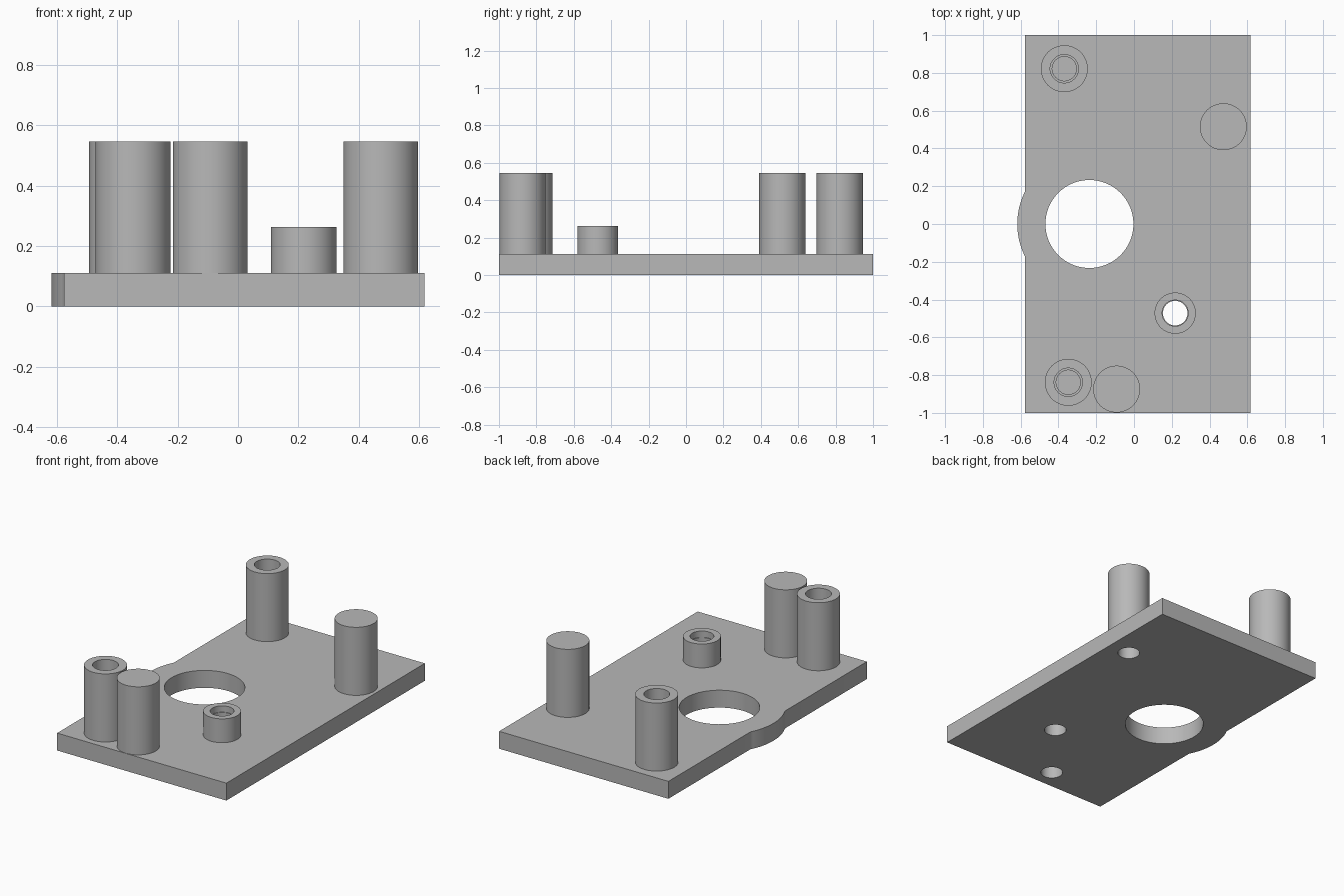
import bpy, bmesh, math

if "Cube" in bpy.data.objects:
    bpy.data.objects.remove(bpy.data.objects["Cube"], do_unlink=True)

grey = bpy.data.materials.new("plain grey")
grey.use_nodes = True
colour = (0.48, 0.48, 0.48, 1)
grey.diffuse_color = colour
grey.node_tree.nodes["Principled BSDF"].inputs["Base Color"].default_value = colour

SIDES = 64
BASE = 0.111      # plate thickness
TALL = 0.545      # top of the posts
SHORT = 0.263     # top of the low boss
BORE = 0.065      # small hole radius


def finish(name, bm):
    bmesh.ops.remove_doubles(bm, verts=bm.verts, dist=0.0001)
    mesh = bpy.data.meshes.new(name)
    bm.to_mesh(mesh)
    bm.free()
    mesh.materials.clear()
    mesh.materials.append(grey)
    obj = bpy.data.objects.new(name, mesh)
    bpy.context.collection.objects.link(obj)
    bpy.ops.object.select_all(action="DESELECT")
    obj.select_set(True)
    bpy.context.view_layer.objects.active = obj
    bpy.ops.object.shade_smooth_by_angle(angle=math.radians(30))
    return obj


def arc(x, y, r, start=0.0, end=math.tau, steps=SIDES):
    return [(x + r * math.cos(start + (end - start) * i / steps),
             y + r * math.sin(start + (end - start) * i / steps))
            for i in range(steps + 1)]


def lathe(name, x, y, profile):
    """Spin a radius/height profile about a vertical axis."""
    bm = bmesh.new()
    verts = [bm.verts.new((r, 0, z)) for r, z in profile]
    edges = [bm.edges.new(pair) for pair in zip(verts, verts[1:])]
    bmesh.ops.spin(bm, geom=verts + edges, cent=(0, 0, 0), axis=(0, 0, 1),
                   angle=math.tau, steps=SIDES, use_merge=True)
    bmesh.ops.remove_doubles(bm, verts=bm.verts, dist=0.0001)
    # outer wall decides which way the open shell faces
    bm.normal_update()
    wall = max(bm.faces, key=lambda f: f.calc_center_median().xy.length)
    if wall.normal.xy.dot(wall.calc_center_median().xy) < 0:
        bmesh.ops.reverse_faces(bm, faces=bm.faces)
    obj = finish(name, bm)
    obj.location = (x, y, 0)
    return obj


# Positions of the posts
socket_posts = {"back_socket_post": (-0.369, 0.822), "front_socket_post": (-0.348, -0.838)}
capped_posts = {"back_capped_post": (0.473, 0.515), "front_capped_post": (-0.092, -0.874)}
boss = (0.218, -0.472)

# Base plate: rectangle with a round bulge, pierced by holes
left, right = -0.576, 0.618
hole_x, bulge = -0.236, 0.382
spread = math.acos((hole_x - left) / bulge)
outline = [(left, -1), (right, -1), (right, 1), (left, 1)]
outline += arc(hole_x, 0, bulge, math.pi - spread, math.pi + spread, 20)
loops = [outline, arc(hole_x, 0, 0.233)[:-1]]
loops += [arc(x, y, BORE)[:-1] for x, y in [*capped_posts.values(), boss]]

curve = bpy.data.curves.new("plate_outline", "CURVE")
curve.dimensions = "2D"
curve.fill_mode = "BOTH"
curve.extrude = BASE / 2
for points in loops:
    spline = curve.splines.new("POLY")
    spline.points.add(len(points) - 1)
    for point, (x, y) in zip(spline.points, points):
        point.co = (x, y, 0, 1)
    spline.use_cyclic_u = True
helper = bpy.data.objects.new("plate_outline", curve)
bpy.context.collection.objects.link(helper)
bpy.context.view_layer.update()
bm = bmesh.new()
bm.from_mesh(helper.evaluated_get(bpy.context.evaluated_depsgraph_get()).to_mesh())
bpy.data.objects.remove(helper, do_unlink=True)
bmesh.ops.remove_doubles(bm, verts=bm.verts, dist=0.0001)
bmesh.ops.recalc_face_normals(bm, faces=bm.faces)
bmesh.ops.translate(bm, verts=bm.verts, vec=(0, 0, BASE / 2))
finish("base_plate", bm)

# Posts with a stepped blind socket in the top
for name, (x, y) in socket_posts.items():
    lathe(name, x, y, [(0.124, BASE), (0.124, TALL), (0.075, TALL), (0.075, 0.28),
                       (0.064, 0.28), (0.064, BASE + 0.002), (0, BASE + 0.002)])

# Posts with a closed top, bored from underneath
for name, (x, y) in capped_posts.items():
    lathe(name, x, y, [(0, TALL), (0.124, TALL), (0.124, BASE)])
    lathe(name + "_bore", x, y, [(0, 0.45), (BORE, 0.45), (BORE, BASE)])
    bpy.context.object.data.flip_normals()

# Low boss with a through hole
lathe("low_boss", *boss, [(0.109, BASE), (0.109, SHORT), (0.069, SHORT),
                          (0.069, SHORT - 0.04), (BORE, SHORT - 0.04), (BORE, BASE)])
